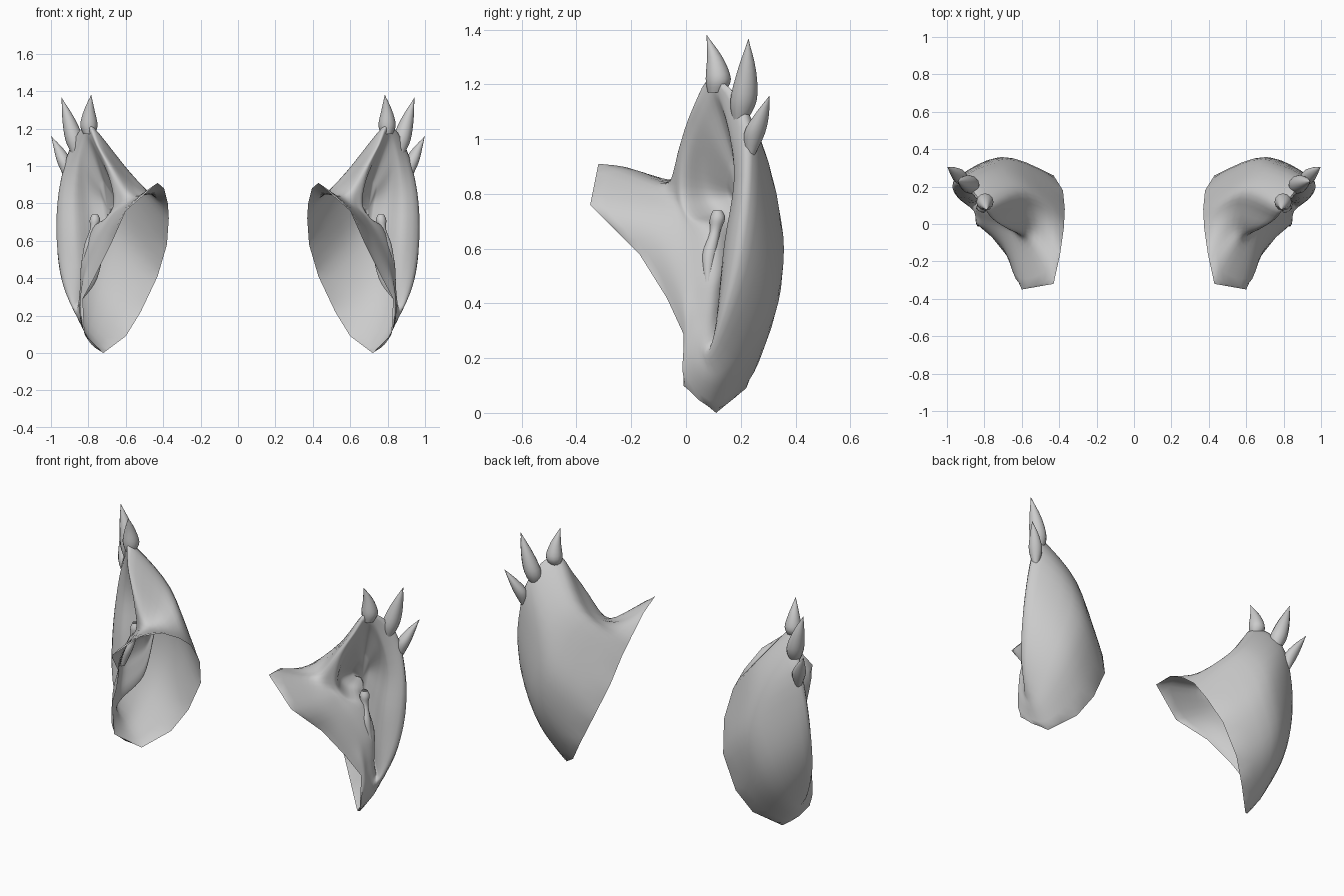
import bpy, bmesh, math
from mathutils import Vector as V

if "Cube" in bpy.data.objects:
    bpy.data.objects.remove(bpy.data.objects["Cube"])

def spline(pts, steps, closed=False):
    """Catmull-Rom through points."""
    n, out = len(pts), []
    for i in range(n if closed else n - 1):
        at = (lambda k: pts[k % n]) if closed else (lambda k: pts[max(0, min(n - 1, k))])
        a, b, c, d = at(i - 1), at(i), at(i + 1), at(i + 2)
        for s in range(steps):
            t = s / steps
            out.append(0.5 * (2*b + (c - a)*t + (2*a - 5*b + 4*c - d)*t*t + (3*b - a - 3*c + d)*t**3))
    return out if closed else out + [pts[-1]]

def loft(name, rings):
    """Skin closed rings into a smooth capped object, mirrored to the other side."""
    bm = bmesh.new()
    rows = [[bm.verts.new(p) for p in r] for r in rings]
    n = len(rows[0])
    for a, b in zip(rows, rows[1:]):
        for i in range(n):
            j = (i + 1) % n
            bm.faces.new((a[i], a[j], b[j], b[i]))
    c = bm.verts.new(sum((V(p) for p in rings[-1]), V()) / n)
    for i in range(n):
        bm.faces.new((rows[-1][i], rows[-1][(i + 1) % n], c))
    bmesh.ops.recalc_face_normals(bm, faces=bm.faces)
    me = bpy.data.meshes.new(name)
    bm.to_mesh(me)
    bm.free()
    ob = bpy.data.objects.new(name, me)
    bpy.context.collection.objects.link(ob)
    m = ob.modifiers.new("other_side", 'MIRROR')
    m.use_mirror_merge = False
    bpy.context.view_layer.objects.active = ob
    ob.select_set(True)
    bpy.ops.object.shade_smooth_by_angle(angle=math.radians(60))
    ob.select_set(False)
    return ob

# Ear shell: each ring runs tip, back, bottom, front, flared wing, inner top
base = [(.37,.08,.72), (.38,.18,.58), (.43,.26,.41), (.52,.27,.22), (.60,.22,.09), (.72,.11,0),
        (.82,-.01,.10), (.83,-.01,.29), (.76,-.07,.42), (.68,-.17,.58), (.60,-.35,.76),
        (.43,-.32,.91), (.395,-.16,.88), (.375,-.02,.80)]
bulge = [(.59,.19,.97), (.66,.30,.85), (.69,.355,.65), (.76,.34,.45), (.80,.26,.27), (.82,.12,.12),
         (.845,.02,.20), (.835,0,.35), (.79,-.03,.46), (.72,-.09,.61), (.64,-.17,.74),
         (.55,-.12,.83), (.53,-.03,.845), (.545,.08,.90)]
rim = [(.785,.105,1.215), (.885,.23,1.09), (.95,.24,.85), (.968,.21,.60), (.94,.15,.38), (.865,.08,.21),
       (.845,.04,.30), (.83,.03,.40), (.805,.02,.50), (.75,0,.63), (.68,-.035,.73),
       (.625,-.05,.81), (.66,-.03,.95), (.735,.025,1.10)]
lip = [(.81,.105,1.175), (.86,.155,1.06), (.885,.175,.85), (.88,.14,.62), (.86,.12,.42), (.848,.11,.27),
       (.84,.10,.32), (.838,.105,.42), (.83,.11,.52), (.775,.09,.67), (.71,.02,.72),
       (.665,-.01,.80), (.69,.0,.94), (.755,.05,1.09)]
keys = [[V(p) for p in r] for r in (base, bulge, rim, lip)]
deep, push = V((.68, .21, .80)), V((-.055, .045, 0))
for t in (.25, .7):   # hollow of the ear
    keys.append([p.lerp(deep, t) + push * max(0, min(1, (1.05 - p.z) / .3)) * (1.2 - t) for p in keys[3]])
columns = [spline([r[i] for r in keys], 5) for i in range(len(base))]
rings = []
for k, ring in enumerate(zip(*columns)):
    if k == 0:   # straight-edged open base
        ring = [p.lerp(q, s / 4) for p, q in zip(ring, ring[1:] + ring[:1]) for s in range(4)]
    else:
        ring = spline(list(ring), 4, True)
    rings.append(ring)
loft("ear_shell", rings)

def horn(name, path, radii, sides=12):
    """Tapered upright spike with level cross-sections along a curved path."""
    pts = spline([V(p) for p in path], 4)
    rad = spline([V((r, 0, 0)) for r in radii], 4)
    angles = [2 * math.pi * s / sides for s in range(sides)]
    return loft(name, [[p + max(r.x, .001) * V((math.cos(a), math.sin(a), 0)) for a in angles]
                       for p, r in zip(pts, rad)])

# Pointed tufts along the upper back rim
horn("tuft_top", [(.795,.11,1.17), (.797,.118,1.22), (.795,.105,1.30), (.785,.075,1.38)],
     [.03, .046, .028, 0])
horn("tuft_middle", [(.865,.195,1.06), (.875,.21,1.14), (.905,.222,1.25), (.943,.228,1.365)],
     [.022, .048, .034, 0])
horn("tuft_back", [(.915,.235,.94), (.928,.25,1.02), (.958,.277,1.09), (.998,.305,1.158)],
     [.015, .038, .026, 0])

# Small knob with its ridge at the ear opening
horn("opening_knob", [(.765,.115,.74), (.765,.115,.71), (.772,.105,.66), (.795,.085,.58), (.825,.08,.48)],
     [.016, .028, .02, .026, .012])
